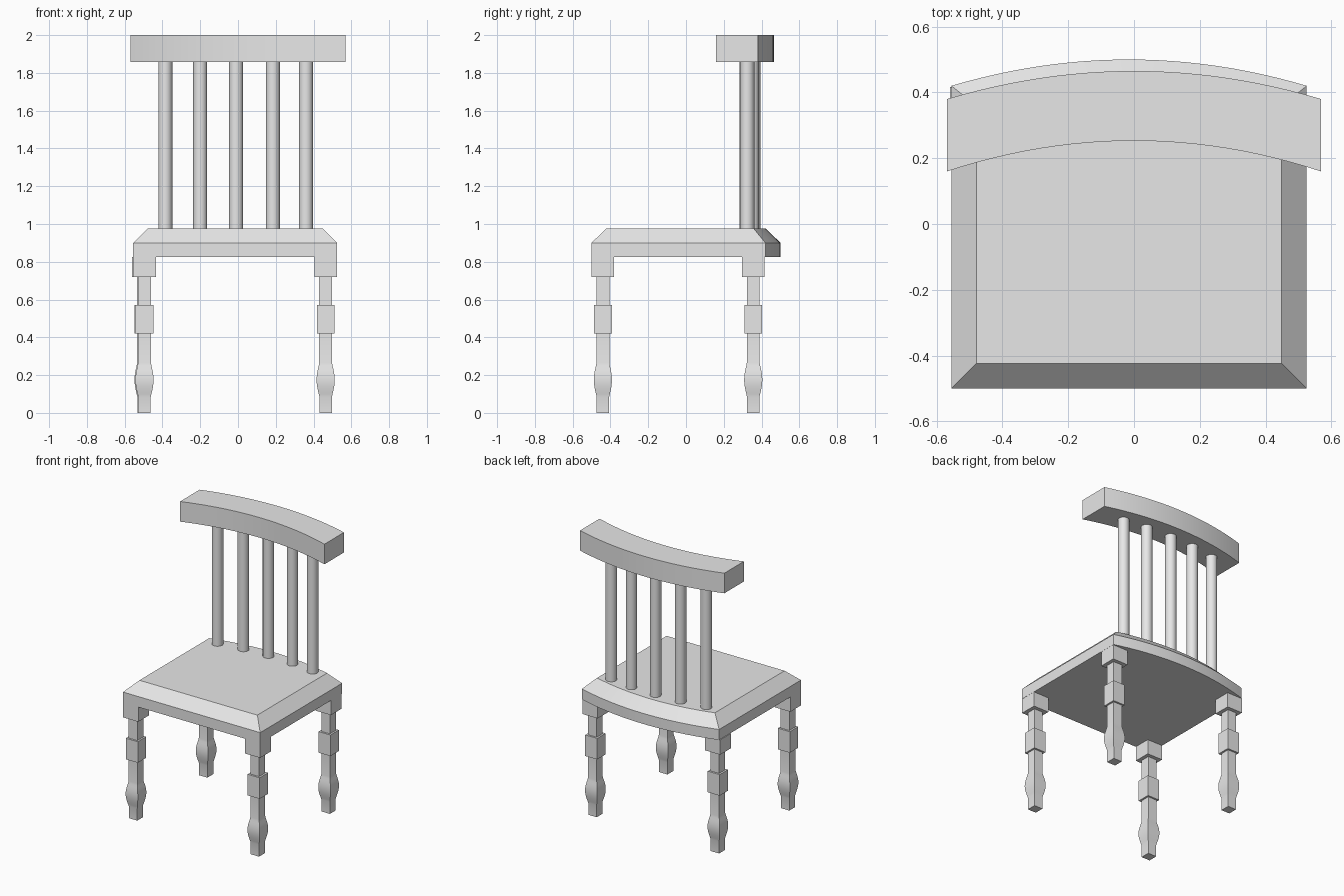
import bpy, bmesh

cube = bpy.data.objects.get("Cube")
if cube:
    bpy.data.objects.remove(cube, do_unlink=True)

grey = bpy.data.materials.new("plain_grey")
grey.use_nodes = True
COLOUR = (0.8, 0.8, 0.8, 1)
grey.diffuse_color = COLOUR
grey.node_tree.nodes["Principled BSDF"].inputs["Base Color"].default_value = COLOUR


def finish(obj, angle=0.6):
    """Give an object its colour and smooth its gentle edges."""
    obj.data.materials.append(grey)
    bpy.ops.object.select_all(action="DESELECT")
    obj.select_set(True)
    bpy.context.view_layer.objects.active = obj
    bpy.ops.object.shade_smooth_by_angle(angle=angle)


def loft(name, rings):
    """Skin a stack of matching outlines and cap both ends."""
    bm = bmesh.new()
    loops = [[bm.verts.new(p) for p in ring] for ring in rings]
    n = len(loops[0])
    for a, b in zip(loops, loops[1:]):
        for i in range(n):
            j = (i + 1) % n
            bm.faces.new((a[i], a[j], b[j], b[i]))
    bm.faces.new(loops[0][::-1])
    bm.faces.new(loops[-1])
    bmesh.ops.recalc_face_normals(bm, faces=bm.faces)
    mesh = bpy.data.meshes.new(name)
    bm.to_mesh(mesh)
    bm.free()
    obj = bpy.data.objects.new(name, mesh)
    bpy.context.collection.objects.link(obj)
    finish(obj)
    return obj


def arc(x0, x1, y_end, y_mid, steps=24):
    """Shallow bowed line from x0 to x1."""
    pts = []
    for i in range(steps + 1):
        t = i / steps
        pts.append((x0 + (x1 - x0) * t, y_end + (y_mid - y_end) * (1 - (2 * t - 1) ** 2)))
    return pts


def at_height(outline, z):
    return [(x, y, z) for x, y in outline]


# Seat: straight front and sides, bowed back, chamfered top
def seat_outline(inset):
    left, right, front = 0.525 - inset, -0.555 + inset, -0.5 + inset
    return [(right, front), (left, front)] + arc(left, right, 0.42 - 0.8 * inset, 0.5 - inset)


loft("seat", [at_height(seat_outline(i), z) for i, z in ((0, 0.825), (0, 0.9), (0.076, 0.975))])

# Top rail: a bowed bar
rail = arc(-0.568, 0.568, 0.16, 0.253) + arc(0.568, -0.568, 0.38, 0.465)
loft("top_rail", [at_height(rail, z) for z in (1.857, 2.0)])

# Back spindles, following the bow of the rail
for i, x in enumerate((-0.385, -0.2, -0.01, 0.185, 0.36)):
    y = 0.357 - 0.25 * x * x
    bpy.ops.mesh.primitive_cylinder_add(vertices=32, radius=0.037, depth=0.91, location=(x, y, 1.415))
    spindle = bpy.context.object
    spindle.name = f"back_spindle_{i + 1}"
    finish(spindle)

# Square legs: foot, swollen ankle, shaft, middle block, shaft, top block
profile = [(0.033, 0), (0.033, 0.085)]
for i in range(1, 12):
    t = i / 12
    swell = (4 * t * (1 - t)) ** 1.4
    profile.append((0.034 + 0.014 * swell, 0.085 + 0.18 * t))
profile += [(0.034, 0.265), (0.034, 0.42), (0.047, 0.42), (0.047, 0.57),
            (0.034, 0.57), (0.034, 0.72), (0.06, 0.72), (0.06, 0.826)]

for name, x, y in (("front_left_leg", 0.464, -0.44), ("front_right_leg", -0.495, -0.44),
                   ("back_left_leg", 0.464, 0.356), ("back_right_leg", -0.5, 0.356)):
    loft(name, [[(x + sx * h, y + sy * h, z) for sx, sy in ((-1, -1), (1, -1), (1, 1), (-1, 1))]
                for h, z in profile])
